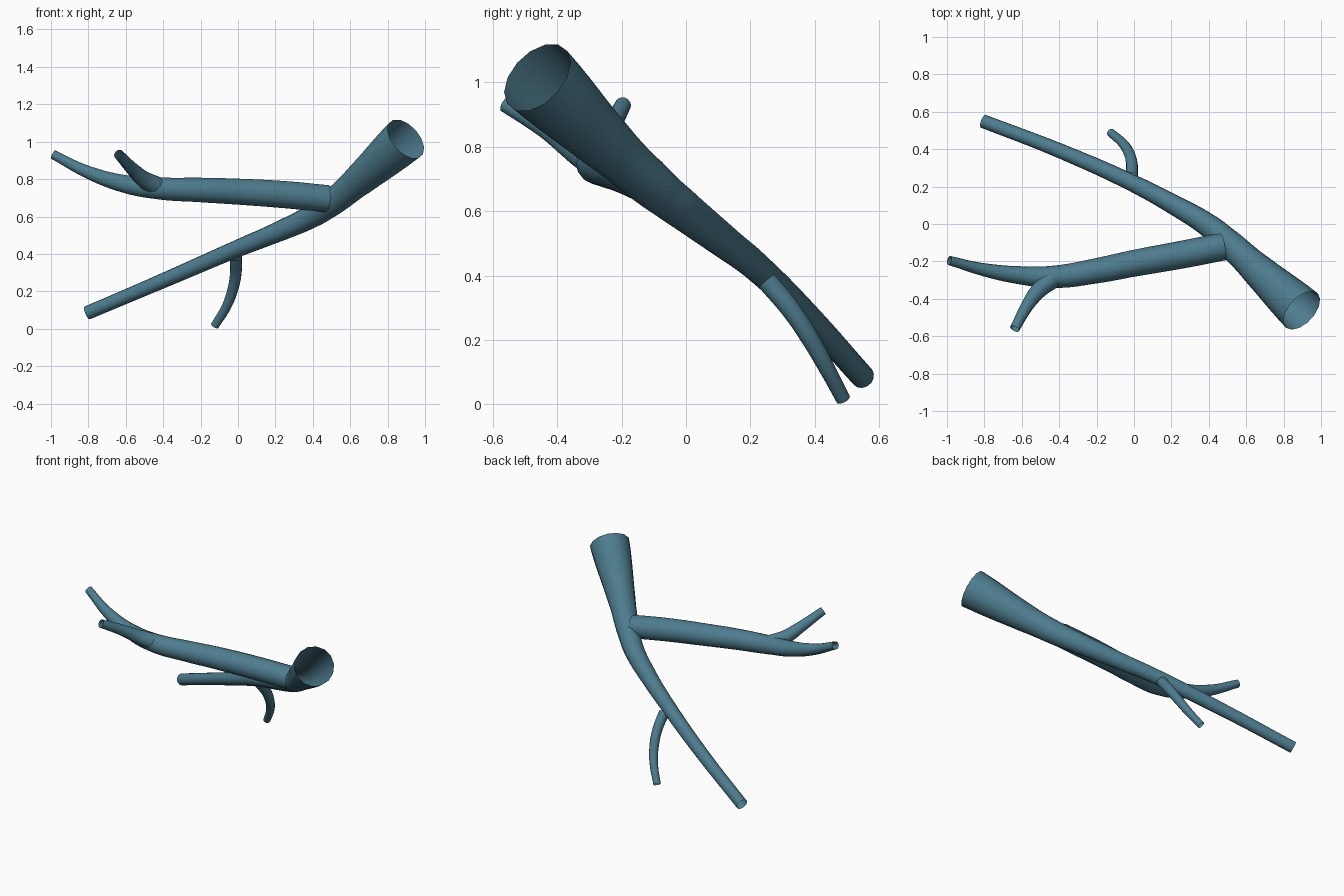
import bpy

teal = bpy.data.materials.new("slate teal")
teal.diffuse_color = (0.075, 0.2, 0.27, 1)


def tube(name, points):
    """Open tapered tube swept through (x, y, z, radius) points."""
    curve = bpy.data.curves.new(name, "CURVE")
    curve.dimensions = "3D"
    curve.resolution_u = 6
    curve.bevel_depth = 1.0
    curve.bevel_resolution = 5
    curve.twist_mode = "MINIMUM"
    spline = curve.splines.new("BEZIER")
    spline.radius_interpolation = "CARDINAL"
    spline.bezier_points.add(len(points) - 1)
    for bp, (x, y, z, r) in zip(spline.bezier_points, points):
        bp.co = (x, y, z)
        bp.radius = r
        bp.handle_left_type = bp.handle_right_type = "AUTO"
    curve.materials.append(teal)
    obj = bpy.data.objects.new(name, curve)
    bpy.context.collection.objects.link(obj)
    bpy.ops.object.select_all(action="DESELECT")
    obj.select_set(True)
    bpy.context.view_layer.objects.active = obj
    bpy.ops.object.convert(target="MESH")
    bpy.ops.object.shade_smooth_by_angle()


# main trunk, wide end to thin end
tube("trunk", [
    (0.897, -0.462, 1.015, 0.125), (0.66, -0.245, 0.805, 0.089),
    (0.50, -0.095, 0.672, 0.072), (0.40, -0.01, 0.605, 0.063),
    (0.20, 0.11, 0.512, 0.053), (0.0, 0.215, 0.43, 0.046),
    (-0.40, 0.393, 0.257, 0.040), (-0.805, 0.549, 0.085, 0.037)])

# side branch off the trunk
tube("side_branch", [
    (0.48, -0.12, 0.695, 0.074), (0.25, -0.165, 0.717, 0.074),
    (0.0, -0.21, 0.733, 0.071), (-0.20, -0.25, 0.742, 0.067),
    (-0.42, -0.282, 0.75, 0.060), (-0.60, -0.275, 0.773, 0.049),
    (-0.80, -0.245, 0.836, 0.035), (-0.988, -0.195, 0.931, 0.025)])

# fork near the tip of the side branch
tube("fork_branch", [
    (-0.435, -0.292, 0.762, 0.052), (-0.50, -0.345, 0.796, 0.045),
    (-0.56, -0.42, 0.85, 0.036), (-0.638, -0.56, 0.933, 0.027)])

# small twig under the trunk
tube("twig", [
    (-0.012, 0.25, 0.385, 0.033), (-0.012, 0.325, 0.295, 0.031),
    (-0.027, 0.38, 0.213, 0.029), (-0.06, 0.432, 0.122, 0.026),
    (-0.124, 0.488, 0.016, 0.023)])
